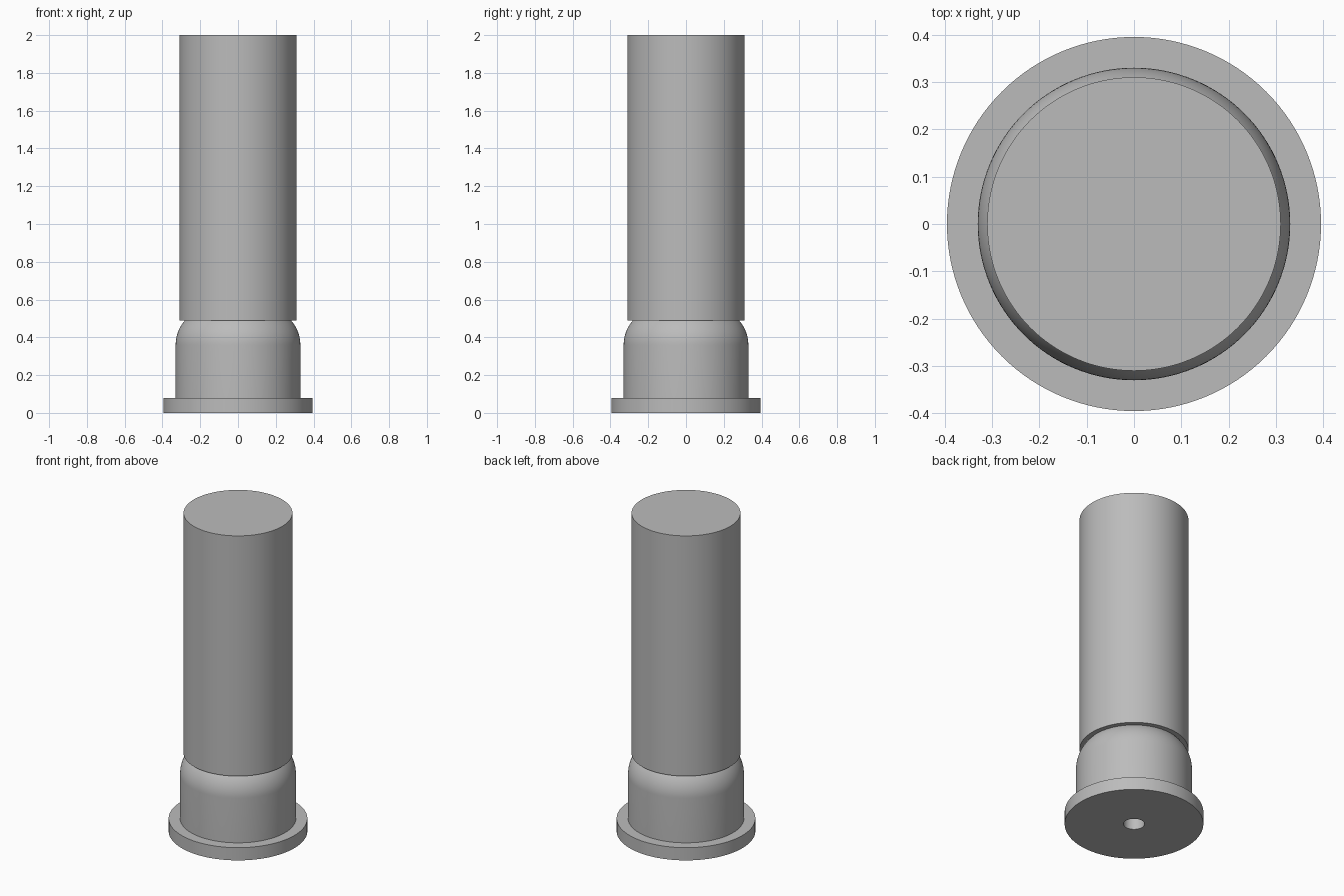
import bpy, math

if "Cube" in bpy.data.objects:
    bpy.data.objects.remove(bpy.data.objects["Cube"])

SEGMENTS = 128

metal = bpy.data.materials.new("grey metal")
metal.diffuse_color = (0.5, 0.5, 0.5, 1)
metal.use_nodes = True
metal.node_tree.nodes["Principled BSDF"].inputs["Base Color"].default_value = metal.diffuse_color


def lathe(name, profile):
    """Revolve (radius, height) points around z; both ends lie on the axis."""
    verts, rings = [], []
    for r, z in profile:
        n = 1 if r == 0 else SEGMENTS
        rings.append([len(verts) + i for i in range(n)])
        for i in range(n):
            a = math.tau * i / SEGMENTS
            verts.append((r * math.cos(a), r * math.sin(a), z))
    faces = []
    for low, high in zip(rings, rings[1:]):
        if len(low) == 1:
            faces.append(high[::-1])
        elif len(high) == 1:
            faces.append(low)
        else:
            for i in range(SEGMENTS):
                j = (i + 1) % SEGMENTS
                faces.append((low[i], low[j], high[j], high[i]))
    # the single axis points are replaced by flat end caps
    mesh = bpy.data.meshes.new(name)
    mesh.from_pydata(verts[1:-1], [], [[v - 1 for v in f] for f in faces])
    mesh.materials.append(metal)
    obj = bpy.data.objects.new(name, mesh)
    bpy.context.collection.objects.link(obj)
    bpy.context.view_layer.objects.active = obj
    obj.select_set(True)
    bpy.ops.object.shade_smooth_by_angle(angle=math.radians(30))
    obj.select_set(False)


# rounded shoulder of the lower body, ending under the barrel
R = 0.195
shoulder = []
for k in range(13):
    a = math.asin(0.13 / R) * k / 12
    shoulder.append((0.33 - R + R * math.cos(a), 0.36 + R * math.sin(a)))

# blind bore, flange, lower body, shoulder and barrel in one solid
lathe("flanged_pin",
      [(0, 0.2), (0.06, 0.2), (0.06, 0), (0.395, 0), (0.395, 0.08), (0.33, 0.08)]
      + shoulder
      + [(0.31, 0.49), (0.31, 2), (0, 2)])
